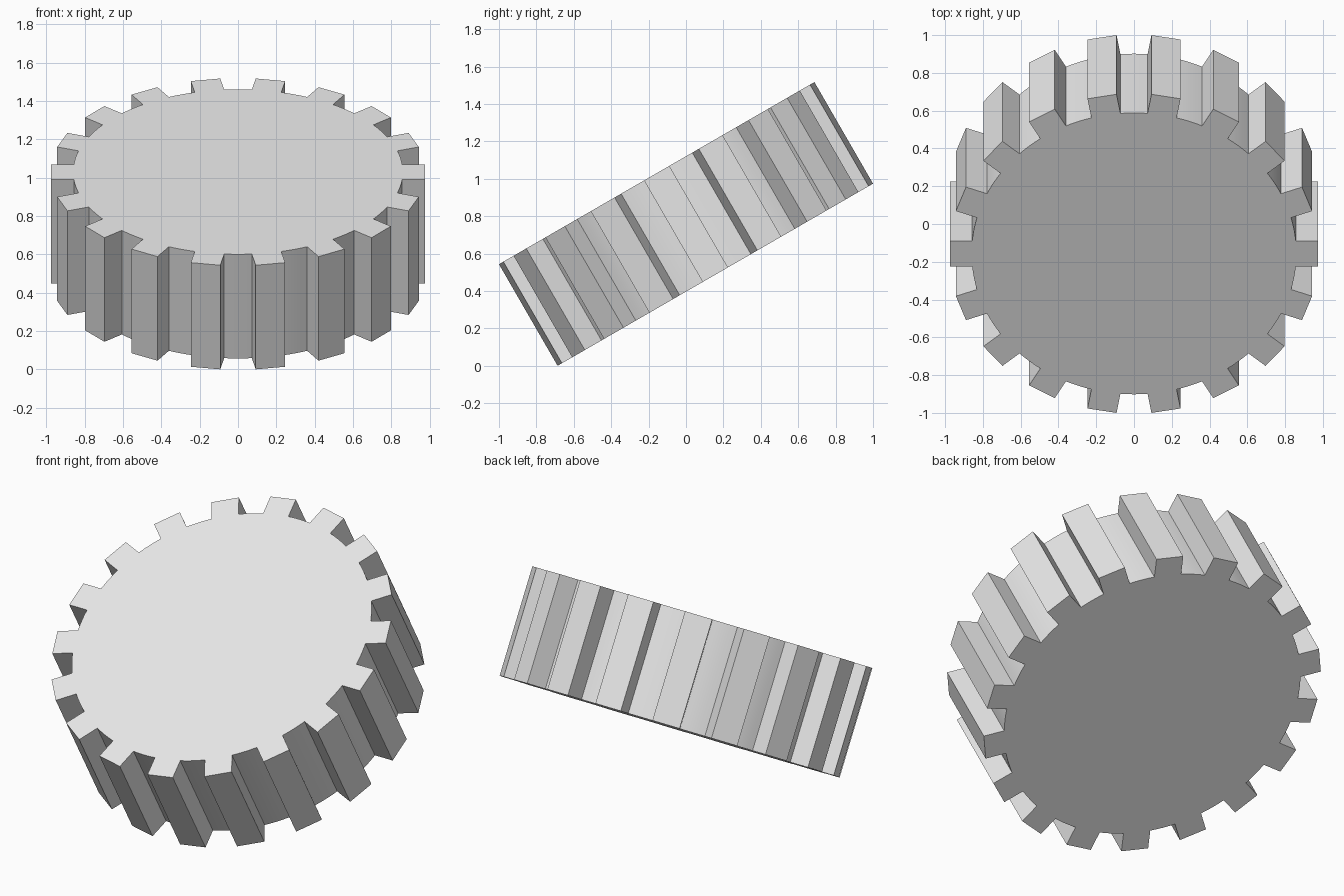
import bpy
import bmesh
import math
from mathutils import Vector, Matrix

cube = bpy.data.objects.get("Cube")
if cube:
    bpy.data.objects.remove(cube, do_unlink=True)

TEETH = 18
ROOT_R = 0.86       # radius of the gap floors
TIP_R = 0.975       # distance to the flat tooth tips
HALF_W = 0.078      # half width of the parallel-sided teeth
THICK = 0.627
TILT = math.radians(30)
FLOOR_STEPS = 4

# Plain grey metal
grey = bpy.data.materials.new("plain_grey")
grey.use_nodes = True
colour = (0.8, 0.8, 0.8, 1.0)
grey.diffuse_color = colour
grey.node_tree.nodes["Principled BSDF"].inputs["Base Color"].default_value = colour

# Outline: a square tooth, then the curved gap floor up to the next tooth
pitch = math.tau / TEETH
half_root = math.asin(HALF_W / ROOT_R)
root_x = ROOT_R * math.cos(half_root)
outline = []
for i in range(TEETH):
    turn = Matrix.Rotation(i * pitch, 3, 'Z')
    tooth = [(root_x, -HALF_W), (TIP_R, -HALF_W), (TIP_R, HALF_W), (root_x, HALF_W)]
    outline += [turn @ Vector((x, y, -THICK / 2)) for x, y in tooth]
    for s in range(1, FLOOR_STEPS):
        a = half_root + (pitch - 2 * half_root) * s / FLOOR_STEPS
        outline.append(turn @ Vector((ROOT_R * math.cos(a), ROOT_R * math.sin(a), -THICK / 2)))

# Gear body: extrude the outline, then tilt it and rest it on the ground
bm = bmesh.new()
base = bm.faces.new([bm.verts.new(p) for p in outline])
top = bmesh.ops.extrude_face_region(bm, geom=[base], use_keep_orig=True)
bmesh.ops.translate(bm, vec=(0, 0, THICK),
                    verts=[v for v in top["geom"] if isinstance(v, bmesh.types.BMVert)])
bmesh.ops.recalc_face_normals(bm, faces=bm.faces[:])
bmesh.ops.rotate(bm, verts=bm.verts[:], matrix=Matrix.Rotation(TILT, 3, 'X'))
lowest = min(v.co.z for v in bm.verts)
bmesh.ops.translate(bm, verts=bm.verts[:], vec=(0, 0, -lowest))

mesh = bpy.data.meshes.new("gear_wheel")
bm.to_mesh(mesh)
bm.free()
mesh.materials.append(grey)
gear = bpy.data.objects.new("gear_wheel", mesh)
bpy.context.collection.objects.link(gear)

# Smooth the gap floors, keep every corner sharp
bpy.ops.object.select_all(action='DESELECT')
gear.select_set(True)
bpy.context.view_layer.objects.active = gear
bpy.ops.object.shade_smooth_by_angle(angle=math.radians(30))
